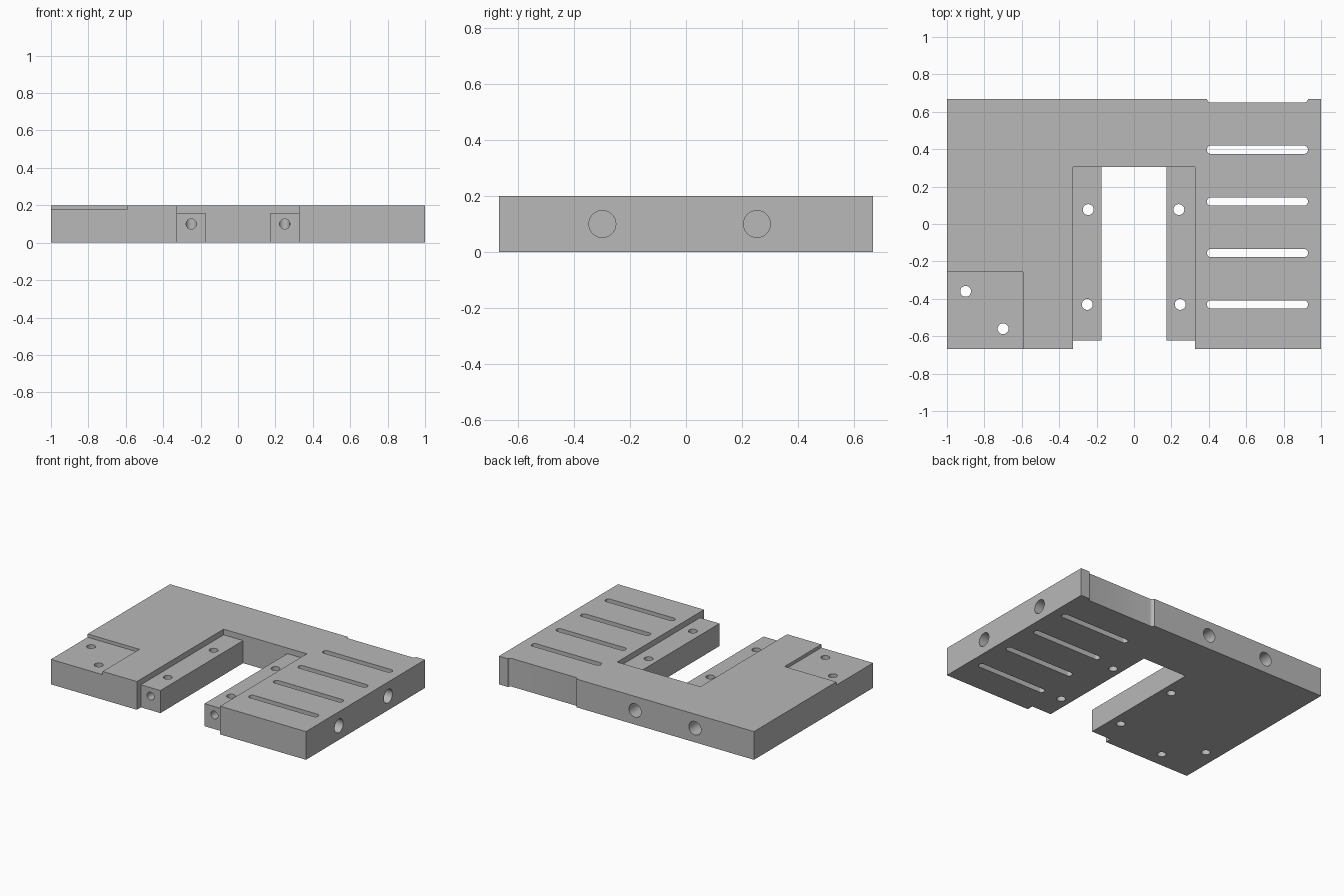
import bpy
import bmesh
from mathutils import Matrix, Vector

if "Cube" in bpy.data.objects:
    bpy.data.objects.remove(bpy.data.objects["Cube"], do_unlink=True)

grey = bpy.data.materials.new("machined grey")
grey.use_nodes = True
colour = (0.48, 0.48, 0.48, 1)
grey.diffuse_color = colour
grey.node_tree.nodes["Principled BSDF"].inputs["Base Color"].default_value = colour

TOP = 0.2
BACK = 0.667
FAR = 0.1  # overshoot of cutters beyond the plate


def finish(bm, name):
    bmesh.ops.recalc_face_normals(bm, faces=bm.faces)
    mesh = bpy.data.meshes.new(name)
    bm.to_mesh(mesh)
    bm.free()
    mesh.materials.append(grey)
    obj = bpy.data.objects.new(name, mesh)
    bpy.context.collection.objects.link(obj)
    return obj


def box(name, low, high, corner=0):
    """Box between two corners, with optional rounded vertical edges."""
    low, high = Vector(low), Vector(high)
    bm = bmesh.new()
    bmesh.ops.create_cube(bm, size=1)
    bmesh.ops.scale(bm, vec=high - low, verts=bm.verts)
    bmesh.ops.translate(bm, vec=(low + high) / 2, verts=bm.verts)
    if corner:
        upright = [e for e in bm.edges
                   if abs(e.verts[0].co.z - e.verts[1].co.z) > 0.1]
        bmesh.ops.bevel(bm, geom=upright, offset=corner, segments=6,
                        profile=0.5, affect='EDGES')
    return finish(bm, name)


def rod(name, start, end, radius):
    """Round cutter running from start to end."""
    start, end = Vector(start), Vector(end)
    axis = end - start
    turn = axis.to_track_quat('Z', 'Y').to_matrix().to_4x4()
    bm = bmesh.new()
    bmesh.ops.create_cone(bm, cap_ends=True, segments=32, radius1=radius,
                          radius2=radius, depth=axis.length,
                          matrix=Matrix.Translation((start + end) / 2) @ turn)
    return finish(bm, name)


plate = box("base_plate", (-1, -BACK, 0), (1, BACK, TOP))


def cut(tool):
    """Subtract a cutter from the plate and discard it."""
    mod = plate.modifiers.new("cut", 'BOOLEAN')
    mod.operation = 'DIFFERENCE'
    mod.solver = 'EXACT'
    mod.object = tool
    bpy.context.view_layer.objects.active = plate
    bpy.ops.object.modifier_apply(modifier=mod.name)
    bpy.data.objects.remove(tool, do_unlink=True)


# Central opening, lowered rails and their set-back front ends
cut(box("opening", (-0.173, -1, -FAR), (0.173, 0.305, TOP + FAR)))
cut(box("rail_step", (-0.326, -1, 0.16), (0.326, 0.305, TOP + FAR)))
cut(box("rail_front", (-0.326, -1, -FAR), (0.326, -0.622, TOP + FAR)))

# Shallow corner pocket
cut(box("corner_pocket", (-1.2, -1, 0.177), (-0.594, -0.256, TOP + FAR)))

# Row of slots, the last one open at the back edge
for y in (-0.43, -0.155, 0.12, 0.397, 0.671):
    cut(box("slot", (0.39, y - 0.022, -FAR), (0.93, y + 0.022, TOP + FAR),
            corner=0.0205))

# Vertical through holes in the rails and the pocket
for x, y in ((-0.245, 0.077), (0.24, 0.077), (-0.25, -0.43), (0.247, -0.43),
             (-0.9, -0.36), (-0.7, -0.56)):
    cut(rod("screw_hole", (x, y, -FAR), (x, y, TOP + FAR), 0.029))

# Rail end holes, reaching the first vertical holes
for x in (-0.25, 0.25):
    cut(rod("rail_end_hole", (x, -0.8, 0.1), (x, -0.43, 0.1), 0.0275))

# Blind holes in the side and back edges
for y in (-0.298, 0.253):
    cut(rod("side_hole", (1.1, y, 0.1), (0.8, y, 0.1), 0.048))
for x in (-0.067, -0.537):
    cut(rod("back_hole", (x, 0.8, 0.1), (x, BACK - 0.2, 0.1), 0.048))

# Smooth hole walls, keep machined edges sharp
bpy.ops.object.select_all(action='DESELECT')
plate.select_set(True)
bpy.context.view_layer.objects.active = plate
bpy.ops.object.shade_smooth_by_angle()
